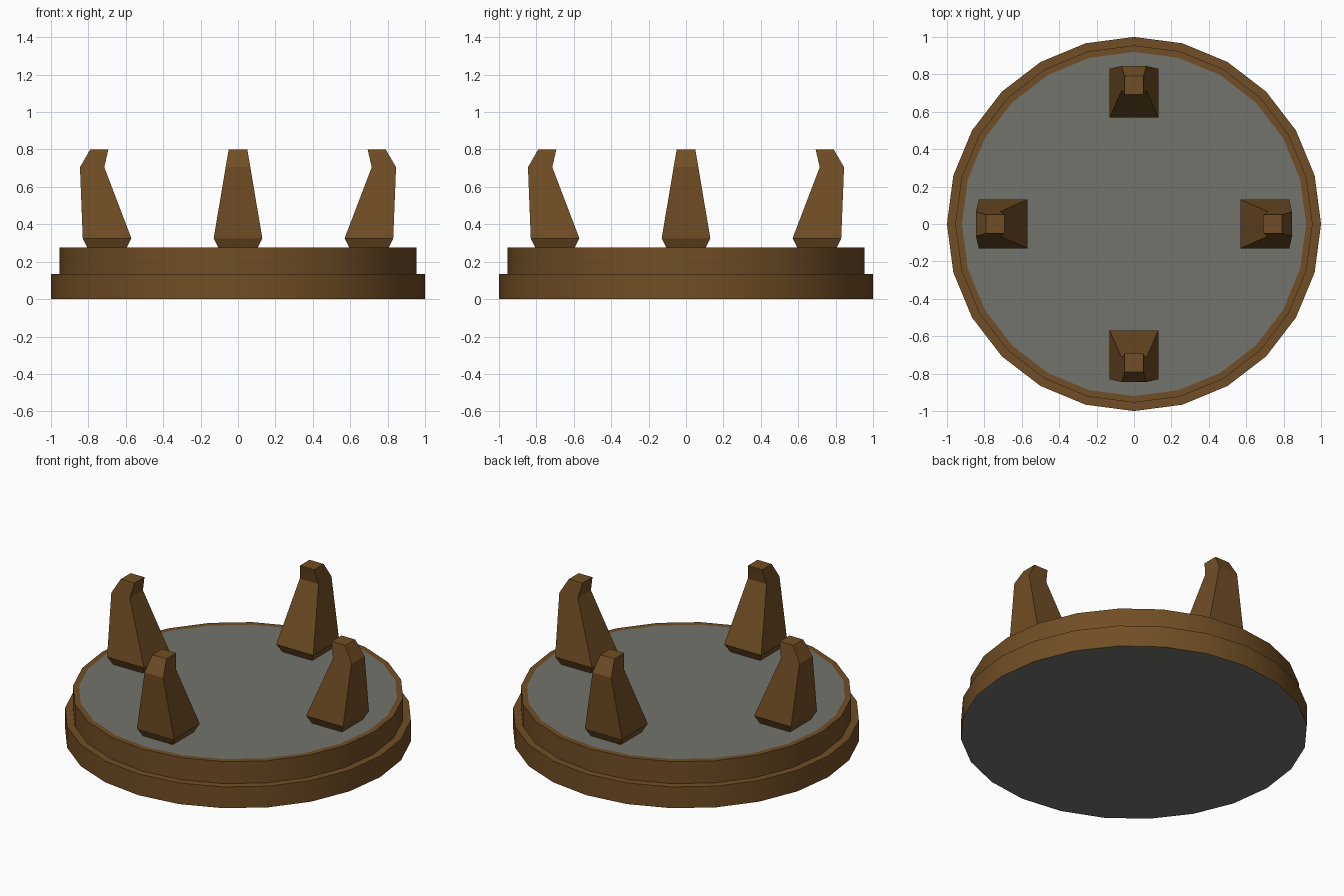
import bpy, bmesh, math
from mathutils import Matrix

cube = bpy.data.objects.get("Cube")
if cube:
    bpy.data.objects.remove(cube, do_unlink=True)


def material(name, rgb):
    mat = bpy.data.materials.new(name)
    mat.use_nodes = True
    color = (*rgb, 1)
    mat.diffuse_color = color
    mat.node_tree.nodes["Principled BSDF"].inputs["Base Color"].default_value = color
    return mat


brown = material("brown", (0.165, 0.076, 0.018))
grey = material("stone grey", (0.175, 0.172, 0.152))


def loft(name, rings, mats):
    """Join equal rings of points with quads and cap both ends."""
    bm = bmesh.new()
    loops = [[bm.verts.new(p) for p in ring] for ring in rings]
    n = len(loops[0])
    for low, high in zip(loops, loops[1:]):
        for i in range(n):
            j = (i + 1) % n
            bm.faces.new((low[i], low[j], high[j], high[i]))
    caps = [bm.faces.new(loops[0][::-1]), bm.faces.new(loops[-1])]
    for cap in caps:
        cap.material_index = len(mats) - 1
    bmesh.ops.recalc_face_normals(bm, faces=bm.faces[:])
    mesh = bpy.data.meshes.new(name)
    bm.to_mesh(mesh)
    bm.free()
    for mat in mats:
        mesh.materials.append(mat)
    obj = bpy.data.objects.new(name, mesh)
    bpy.context.collection.objects.link(obj)
    return obj


def circle(radius, z, sides=24):
    return [(radius * math.cos(math.tau * i / sides),
             radius * math.sin(math.tau * i / sides), z) for i in range(sides)]


# Stepped round base with stone caps
profile = [(1, 0), (1, 0.135), (0.955, 0.135), (0.955, 0.275), (0.92, 0.275)]
base = loft("round_base", [circle(r, z) for r, z in profile], [brown, grey])
bpy.context.view_layer.objects.active = base
base.select_set(True)
bpy.ops.object.shade_smooth_by_angle(angle=math.radians(30))
base.select_set(False)

# Four inward-curving claws: inner radius, outer radius, half width, height
sections = [(0.595, 0.805, 0.105, 0.275), (0.57, 0.83, 0.13, 0.325),
            (0.715, 0.845, 0.066, 0.705), (0.693, 0.79, 0.05, 0.80)]
rings = [[(a, -w, z), (b, -w, z), (b, w, z), (a, w, z)] for a, b, w, z in sections]
for i, side in enumerate(("left", "back", "right", "front")):
    claw = loft(side + "_claw", rings, [brown])
    claw.data.transform(Matrix.Rotation(i * math.pi / 2, 4, "Z"))
